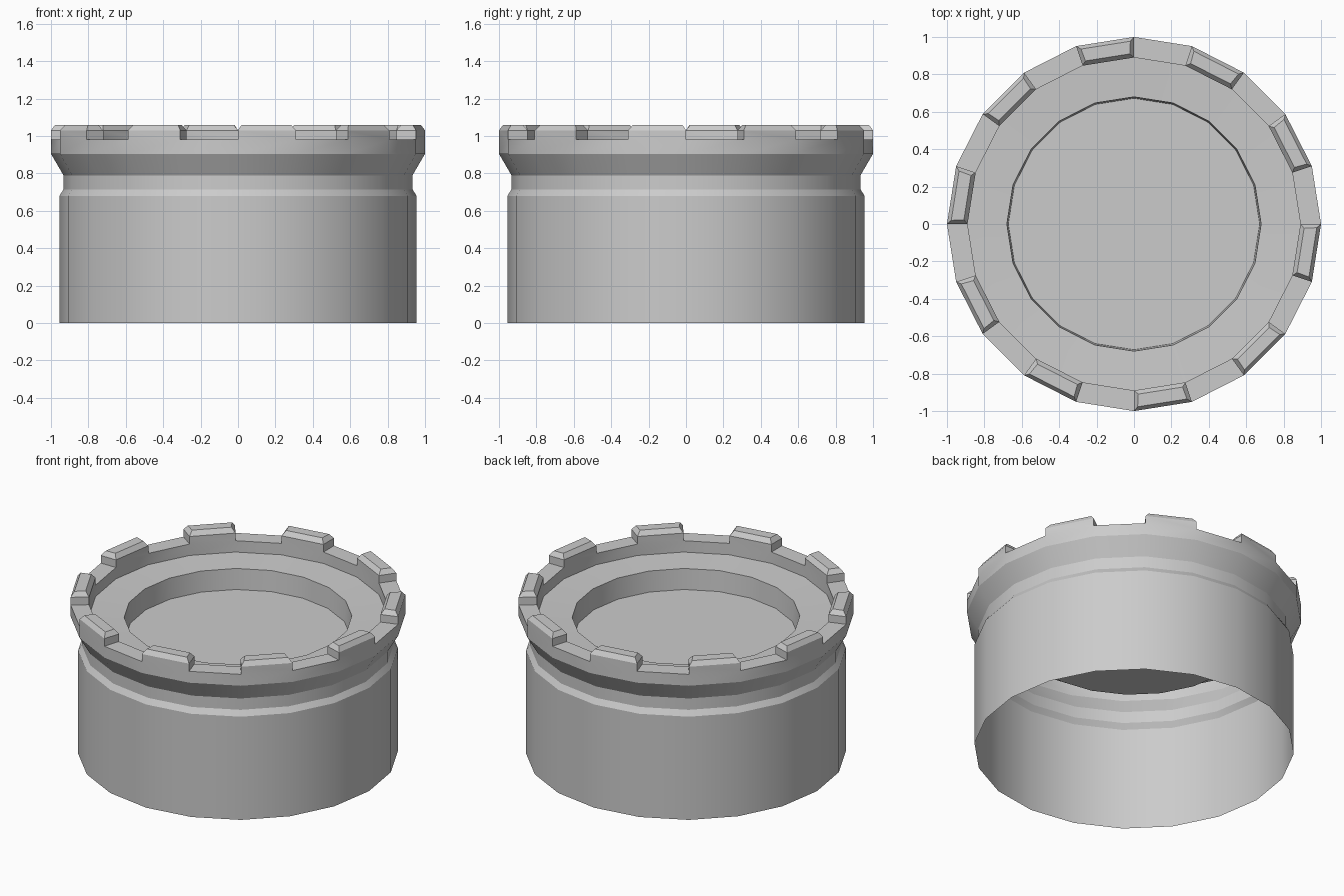
import bpy, bmesh, math

if "Cube" in bpy.data.objects:
    bpy.data.objects.remove(bpy.data.objects["Cube"])

SIDES = 20
# Outer wall, rim, ledge, recess (radius, height), open at the bottom
PROFILE = [(0.955, 0), (0.955, 0.68), (0.933, 0.715), (0.933, 0.79), (1.0, 0.905),
           (1.0, 0.98), (0.89, 0.98), (0.89, 0.905), (0.68, 0.895), (0.672, 0.76)]
RIM = 5  # profile span forming the flat rim top

bm = bmesh.new()
rings = []
for r, z in PROFILE:
    rings.append([bm.verts.new((r * math.cos(math.tau * i / SIDES),
                                r * math.sin(math.tau * i / SIDES), z))
                  for i in range(SIDES)])

# Lathe surface, remembering every other rim face for the teeth
teeth = []
for k, (a, b) in enumerate(zip(rings, rings[1:])):
    for i in range(SIDES):
        j = (i + 1) % SIDES
        f = bm.faces.new((a[i], a[j], b[j], b[i]))
        if k == RIM and i % 2 == 1:
            teeth.append(f)

# Recess floor
bm.faces.new(rings[-1])

# Raised teeth with chamfered tops
bm.normal_update()
up = bmesh.ops.extrude_discrete_faces(bm, faces=teeth)["faces"]
bmesh.ops.translate(bm, verts=[v for f in up for v in f.verts], vec=(0, 0, 0.05))
bm.normal_update()
bmesh.ops.inset_individual(bm, faces=up, thickness=0.03, depth=0.03)

mesh = bpy.data.meshes.new("notched_cap")
bm.to_mesh(mesh)
bm.free()
cap = bpy.data.objects.new("notched_cap", mesh)
bpy.context.collection.objects.link(cap)
bpy.context.view_layer.objects.active = cap
cap.select_set(True)
bpy.ops.object.shade_smooth_by_angle(angle=math.radians(25))
